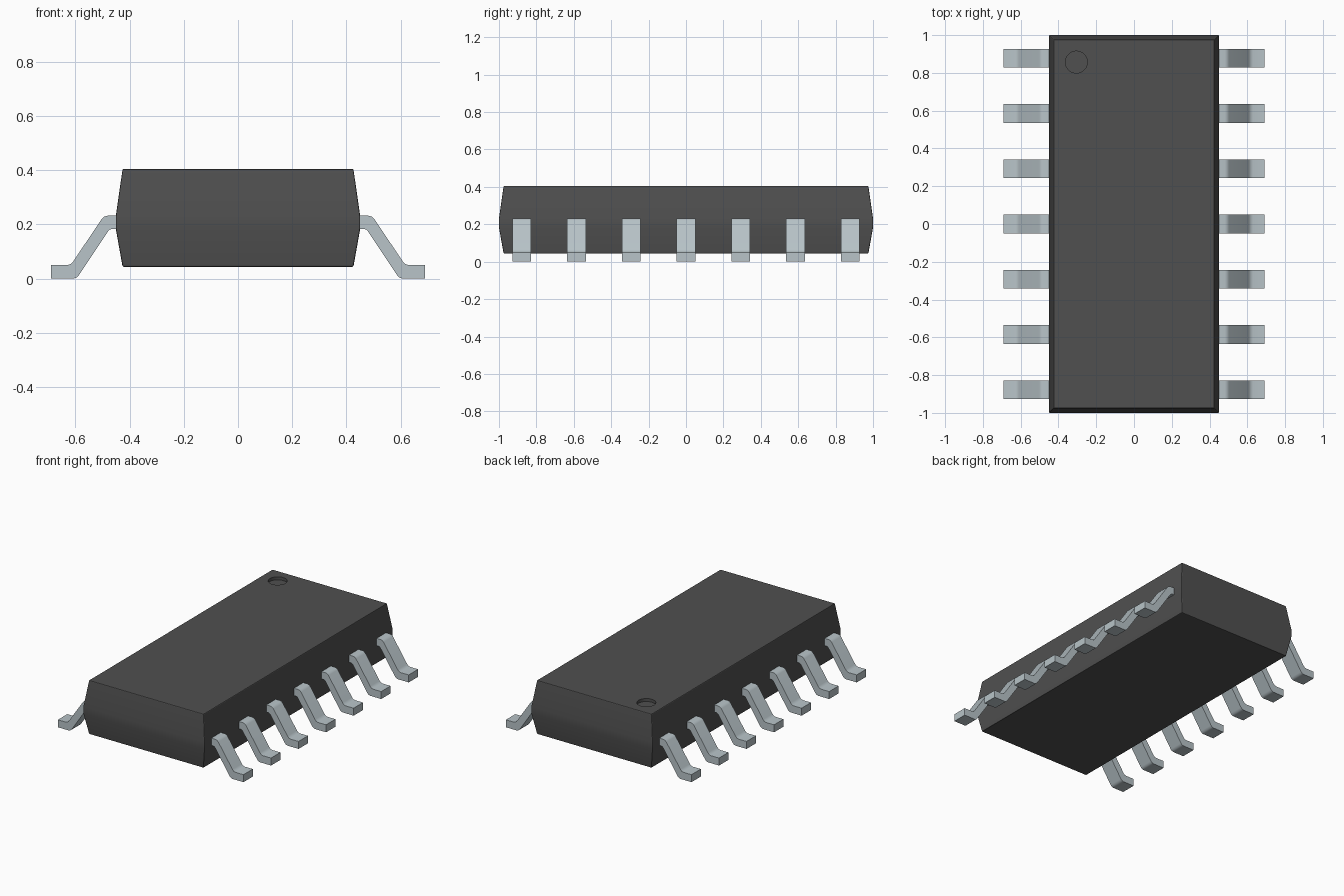
import bpy
import bmesh
from math import radians

cube = bpy.data.objects.get("Cube")
if cube:
    bpy.data.objects.remove(cube, do_unlink=True)


def make_material(name, color):
    mat = bpy.data.materials.new(name)
    mat.use_nodes = True
    mat.diffuse_color = (*color, 1)
    bsdf = next(n for n in mat.node_tree.nodes if n.type == "BSDF_PRINCIPLED")
    bsdf.inputs["Base Color"].default_value = (*color, 1)
    return mat


def make_object(name, bm, mat):
    bmesh.ops.recalc_face_normals(bm, faces=bm.faces)
    mesh = bpy.data.meshes.new(name)
    bm.to_mesh(mesh)
    bm.free()
    mesh.materials.append(mat)
    obj = bpy.data.objects.new(name, mesh)
    bpy.context.collection.objects.link(obj)
    return obj


def activate(obj):
    bpy.ops.object.select_all(action="DESELECT")
    obj.select_set(True)
    bpy.context.view_layer.objects.active = obj


def bridge(bm, ring_a, ring_b):
    count = len(ring_a)
    for i in range(count):
        j = (i + 1) % count
        bm.faces.new((ring_a[i], ring_a[j], ring_b[j], ring_b[i]))


plastic = make_material("charcoal plastic", (0.08, 0.08, 0.08))
metal = make_material("tinned metal", (0.48, 0.55, 0.58))

# Moulded body: tapered above and below a narrow vertical belt
bm = bmesh.new()
rings = []
for z, inset in ((0.043, 0.025), (0.183, 0), (0.232, 0), (0.405, 0.025)):
    x, y = 0.451 - inset, 1 - inset
    rings.append([bm.verts.new((sx * x, sy * y, z))
                  for sx, sy in ((-1, -1), (1, -1), (1, 1), (-1, 1))])
for low, high in zip(rings, rings[1:]):
    bridge(bm, low, high)
bm.faces.new(rings[0])
bm.faces.new(rings[-1])
body = make_object("body", bm, plastic)
bevel = body.modifiers.new("soft_edges", "BEVEL")
bevel.width = 0.005
bevel.segments = 2
bevel.limit_method = "ANGLE"
bevel.angle_limit = radians(30)

# Round pin-one dimple sunk into the top
bpy.ops.mesh.primitive_cylinder_add(vertices=48, radius=0.058, depth=0.1,
                                    location=(-0.305, 0.857, 0.435))
cutter = bpy.context.object
cutter.name = "dimple_cutter"
cutter.hide_render = True
cutter.data.materials.append(plastic)
dimple = body.modifiers.new("dimple", "BOOLEAN")
dimple.operation = "DIFFERENCE"
dimple.solver = "EXACT"
dimple.object = cutter
activate(body)
for modifier in ("soft_edges", "dimple"):
    bpy.ops.object.modifier_apply(modifier=modifier)
bpy.data.objects.remove(cutter, do_unlink=True)
activate(body)
bpy.ops.object.shade_smooth_by_angle(angle=radians(20))

# Gull-wing lead outline in x and z, top edge outwards then bottom edge back
LEAD = [(0.43, 0.232), (0.481, 0.232), (0.493, 0.229), (0.503, 0.220),
        (0.608, 0.064), (0.617, 0.054), (0.630, 0.050), (0.690, 0.050),
        (0.690, 0.0), (0.607, 0.0), (0.596, 0.004), (0.587, 0.013),
        (0.479, 0.175), (0.473, 0.181), (0.464, 0.183), (0.43, 0.183)]
HALF_WIDTH = 0.05
PITCH = 0.2925


def make_lead(name, side, y):
    bm = bmesh.new()
    near, far = [[bm.verts.new((side * x, y + offset, z)) for x, z in LEAD]
                 for offset in (-HALF_WIDTH, HALF_WIDTH)]
    bridge(bm, near, far)
    bm.faces.new(near)
    bm.faces.new(far)
    lead = make_object(name, bm, metal)
    activate(lead)
    bpy.ops.object.shade_smooth_by_angle(angle=radians(35))


# Seven leads along each long side
for label, side in (("left", 1), ("right", -1)):
    for i in range(7):
        make_lead(f"{label}_lead_{i + 1}", side, (i - 3) * PITCH)
